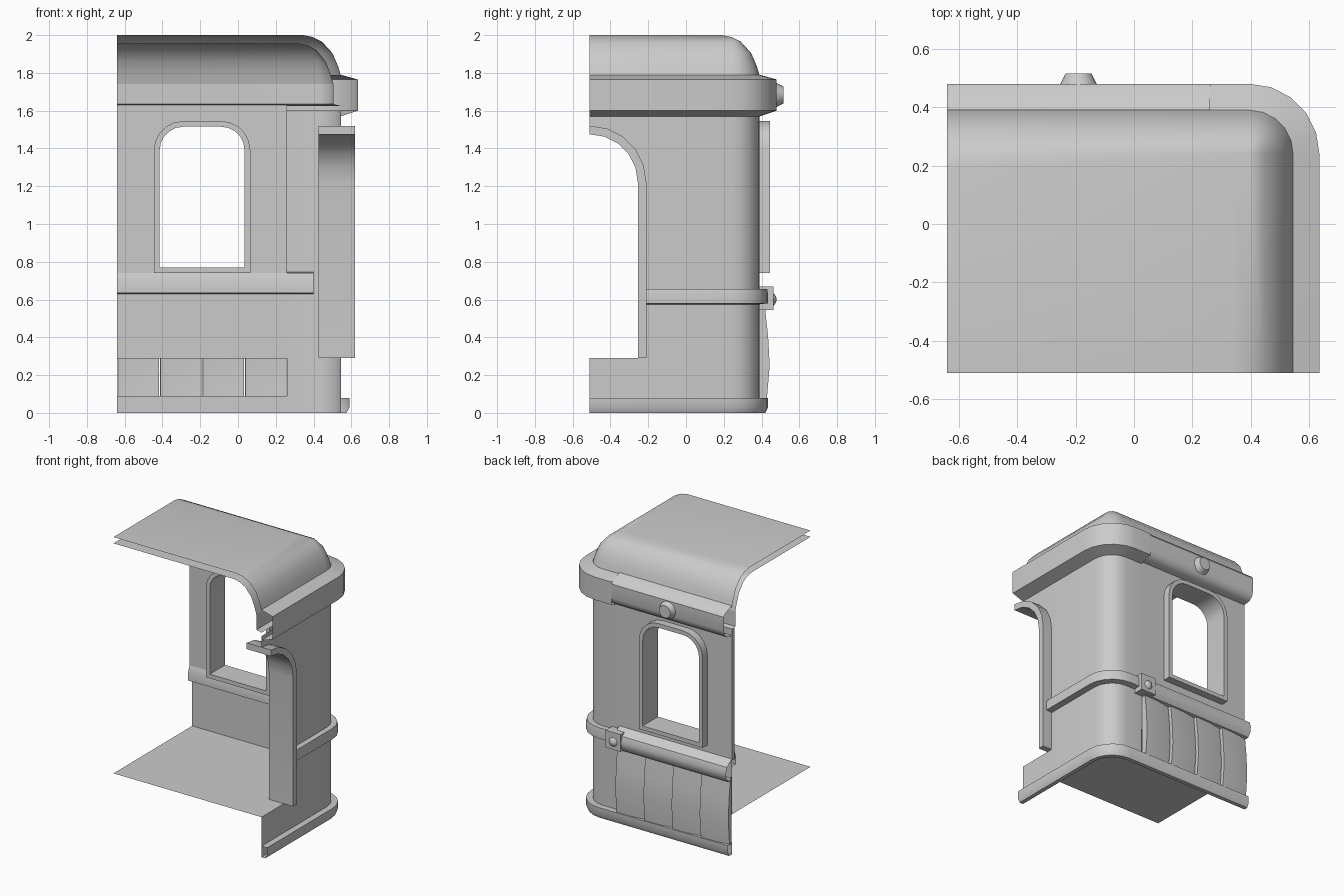
import bpy, bmesh
from math import sin, cos, pi
from mathutils import Matrix

cube = bpy.data.objects.get("Cube")
if cube:
    bpy.data.objects.remove(cube)

grey = bpy.data.materials.new("plain grey")
grey.use_nodes = True
colour = (0.6, 0.6, 0.6, 1)
grey.diffuse_color = colour
grey.node_tree.nodes["Principled BSDF"].inputs["Base Color"].default_value = colour

SIDE, BACK, FRONT, LEFT, SEAM = 0.545, 0.39, -0.51, -0.64, 0.26
RADIUS, FLOOR = 0.15, 0.29


def finish(name, bm):
    bmesh.ops.remove_doubles(bm, verts=bm.verts, dist=0.0005)
    bmesh.ops.recalc_face_normals(bm, faces=bm.faces)
    mesh = bpy.data.meshes.new(name)
    bm.to_mesh(mesh)
    bm.free()
    mesh.materials.append(grey)
    ob = bpy.data.objects.new(name, mesh)
    bpy.context.collection.objects.link(ob)
    bpy.ops.object.select_all(action="DESELECT")
    ob.select_set(True)
    bpy.context.view_layer.objects.active = ob
    bpy.ops.object.shade_smooth_by_angle(angle=0.6)
    return ob


def arc(cx, cy, r, a0, a1, n=5):
    return [(cx + r * cos(a0 + (a1 - a0) * i / n), cy + r * sin(a0 + (a1 - a0) * i / n))
            for i in range(n + 1)]


def plan(offset, y0=FRONT, x1=LEFT):
    """Wall line from the side, round the corner and along the back."""
    r = max(RADIUS + offset, 0)
    corner = arc(SIDE + offset - r, BACK + offset - r, r, 0, pi / 2)
    return [(SIDE + offset, y0)] + corner + [(x1, BACK + offset)]


def back_plan(offset, x0=SEAM):
    return [(x0, BACK + offset), (LEFT, BACK + offset)]


def sweep(name, profile, path=plan, cap=False, **kw):
    bm = bmesh.new()
    rows = [[bm.verts.new((x, y, z)) for x, y in path(o, **kw)] for o, z in profile]
    for a, b in zip(rows, rows[1:]):
        for i in range(len(a) - 1):
            bm.faces.new((a[i], a[i + 1], b[i + 1], b[i]))
    if cap:
        bm.faces.new(rows[-1] + [bm.verts.new((LEFT, FRONT, profile[-1][1]))])
    return finish(name, bm)


def place(axis, u, z, d):
    return (d, u, z) if axis == "x" else (u, d, z)


def plate(name, outline, axis, d0, d1=None):
    """Flat outline, given thickness when d1 is set."""
    bm = bmesh.new()
    a = [bm.verts.new(place(axis, u, z, d0)) for u, z in outline]
    bm.faces.new(a)
    if d1 is not None:
        b = [bm.verts.new(place(axis, u, z, d1)) for u, z in outline]
        bm.faces.new(b)
        for i in range(len(a)):
            j = (i + 1) % len(a)
            bm.faces.new((a[i], a[j], b[j], b[i]))
    return finish(name, bm)


def frame(name, outer, inner, axis, d0, d1, closed):
    """Deep surround between two matching outlines."""
    bm = bmesh.new()
    loops = [[bm.verts.new(place(axis, u, z, d)) for u, z in line]
             for line, d in ((outer, d0), (outer, d1), (inner, d1), (inner, d0))]
    n = len(outer)
    for k in range(4):
        a, b = loops[k], loops[(k + 1) % 4]
        for i in range(n if closed else n - 1):
            j = (i + 1) % n
            bm.faces.new((a[i], a[j], b[j], b[i]))
    if not closed:
        for i in (0, -1):
            bm.faces.new([loop[i] for loop in loops])
    return finish(name, bm)


def rect(u0, u1, z0, z1):
    return [(u0, z0), (u1, z0), (u1, z1), (u0, z1)]


def arch(x0, x1, z0, z1, r):
    return ([(x0, z0), (x1, z0)] + arc(x1 - r, z1 - r, r, 0, pi / 2)
            + arc(x0 + r, z1 - r, r, pi / 2, pi))


# Roof: outer shell and ceiling
curve = [(0, 1.785), (-0.015, 1.835), (-0.045, 1.905), (-0.1, 1.965), (-0.15, 1.99), (-0.2, 2.0)]
sweep("roof", curve, cap=True)
sweep("ceiling", [(o * 0.9 - 0.04, z - 0.045) for o, z in curve], cap=True)

# Cornice: square round the corner, rounded along the back
sweep("cornice_corner", [(0, 1.57), (0.09, 1.6), (0.09, 1.765), (0, 1.79)], x1=SEAM)
sweep("cornice_back", [(0, 1.585), (0.05, 1.59), (0.08, 1.615), (0.09, 1.65),
                       (0.09, 1.75), (0.075, 1.77), (0, 1.8)], back_plan)
sweep("inner_cornice", [(0, 1.625), (-0.04, 1.635), (-0.04, 1.745)])

# Walls
DOOR_Y, DOOR_Z = -0.235, 1.22
sweep("corner_wall", [(0, 0), (0, 1.6)], y0=DOOR_Y, x1=SEAM)
plate("sill_wall", rect(FRONT, DOOR_Y, 0, FLOOR), "x", SIDE)
plate("wall_over_door", arc(FRONT, DOOR_Z, DOOR_Y - FRONT, pi / 2, 0)
      + [(DOOR_Y, 1.6), (FRONT, 1.6)], "x", SIDE)
sweep("back_lower_lining", [(0, FLOOR), (0, 0.7)], back_plan)
sweep("back_foot", [(0, 0), (0, 0.09)], back_plan)
sweep("floor", [(0, FLOOR - 0.001), (0, FLOOR)], cap=True)

# Window wall boards, then the arched window frame
WX0, WX1, WTOP = -0.43, 0.05, 1.53
INSIDE = BACK - 0.03
plate("left_board", rect(LEFT, WX0, 0.68, 1.63), "y", INSIDE, BACK)
plate("right_board", rect(WX1, SEAM, 0.68, 1.63), "y", INSIDE, BACK)
plate("board_under_window", rect(WX0, WX1, 0.68, 0.755), "y", INSIDE, BACK)
top = arch(WX0, WX1, 0.76, WTOP, 0.14)[2:]
plate("board_over_window", top + [(WX0, 1.63), (WX1, 1.63)], "y", INSIDE, BACK)
frame("window_frame", arch(-0.445, 0.065, 0.74, 1.545, 0.155),
      arch(-0.415, 0.035, 0.77, 1.515, 0.125), "y", 0.27, 0.445, True)

# Door frame: half arch with a straight jamb
outer = [(-0.21, FLOOR)] + arc(FRONT, DOOR_Z, 0.3, 0, pi / 2)
inner = [(-0.255, FLOOR)] + arc(FRONT, DOOR_Z, 0.255, 0, pi / 2)
frame("door_frame", outer, inner, "x", 0.425, 0.62, False)

# Rails and skirt
sweep("waist_rail_corner", [(0, 0.575), (0.045, 0.58), (0.045, 0.63), (0.04, 0.655), (0, 0.655)],
      y0=-0.21, x1=SEAM)
sweep("waist_rail_back", [(0, 0.535), (0.04, 0.54), (0.062, 0.57), (0.068, 0.61),
                          (0.055, 0.65), (0, 0.69)], back_plan)
sweep("inner_rail", [(0, 0.63), (-0.045, 0.635), (-0.045, 0.7), (-0.03, 0.74), (0, 0.745)],
      back_plan, x0=0.4)
sweep("skirt", [(0, 0), (0.03, 0), (0.045, 0.03), (0.045, 0.08), (0, 0.08)])

# Bowed planks below the waist rail
width = (SEAM - LEFT) / 4
for n in range(4):
    x = LEFT + n * width
    bm = bmesh.new()
    rows = []
    for z, y in ((0.075, 0.425), (0.25, 0.44), (0.4, 0.432), (0.56, 0.415)):
        rows.append([bm.verts.new(p) for p in (
            (x + 0.002, BACK, z), (x + 0.004, y - 0.015, z),
            (x + width * 0.5, y, z), (x + width - 0.004, y + 0.003, z),
            (x + width - 0.002, BACK, z))])
    for a, b in zip(rows, rows[1:]):
        for i in range(4):
            bm.faces.new((a[i], a[i + 1], b[i + 1], b[i]))
    finish("plank_%d" % (n + 1), bm)

# Rail bracket with a round bolt
plate("rail_bracket", rect(0.2, 0.32, 0.545, 0.67), "y", BACK, 0.462)
bm = bmesh.new()
bmesh.ops.create_uvsphere(bm, u_segments=12, v_segments=8, radius=0.04,
                          matrix=Matrix.Translation((SEAM, 0.44, 0.6)))
finish("bracket_bolt", bm)

# Lamp on the cornice
bm = bmesh.new()
bmesh.ops.create_cone(bm, cap_ends=True, segments=16, radius1=0.065, radius2=0.045, depth=0.04,
                      matrix=Matrix.Translation((-0.19, 0.495, 1.683)) @ Matrix.Rotation(-pi / 2, 4, "X"))
finish("cornice_lamp", bm)
